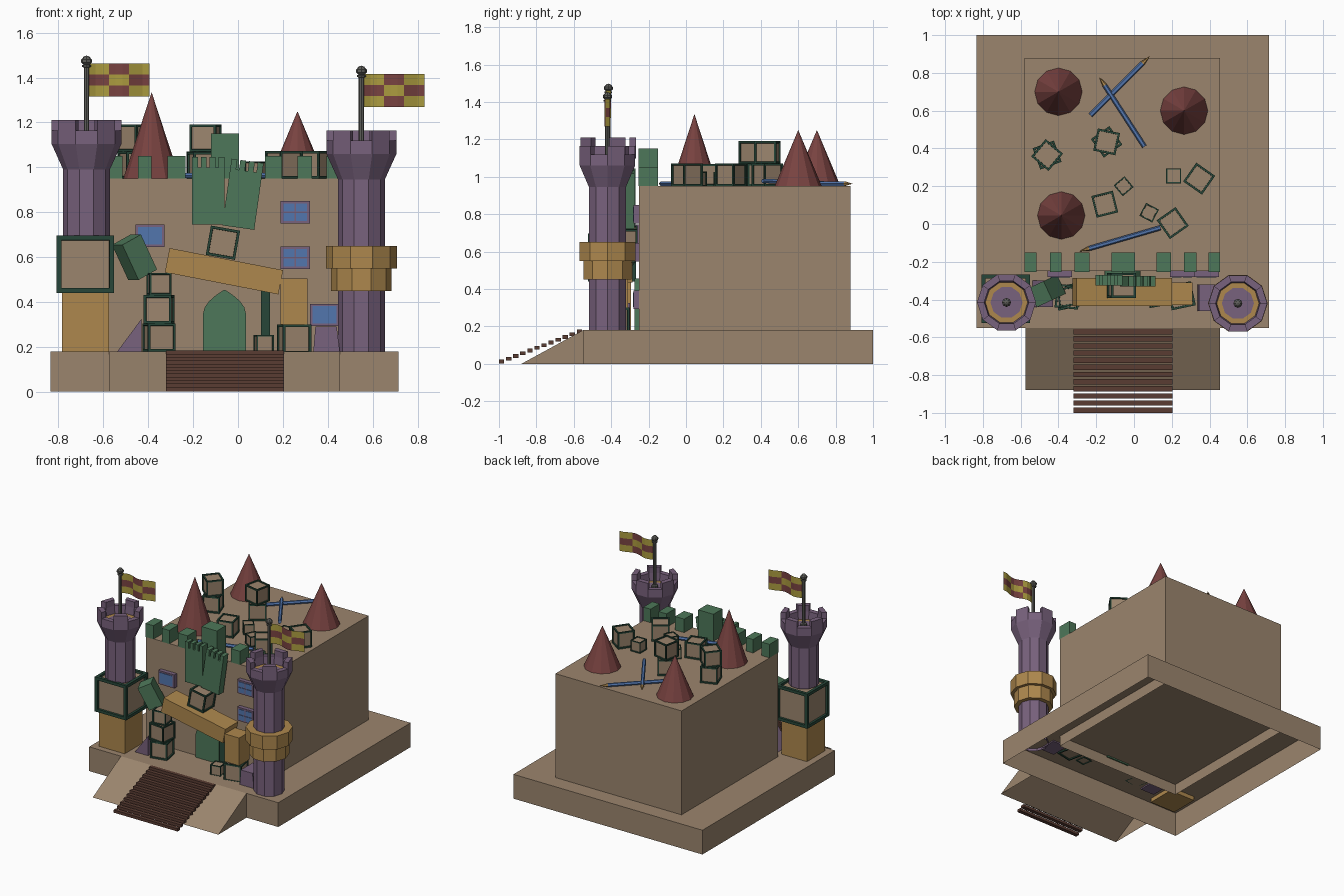
import bpy, bmesh, math
from mathutils import Matrix, Vector

if "Cube" in bpy.data.objects:
    bpy.data.objects.remove(bpy.data.objects["Cube"])

COLOURS = {
    "tan": (0.33, 0.235, 0.155), "dark_green": (0.02, 0.062, 0.04),
    "green": (0.075, 0.185, 0.10), "purple": (0.19, 0.122, 0.205),
    "wood": (0.42, 0.245, 0.075), "red": (0.19, 0.055, 0.052),
    "flag_yellow": (0.41, 0.33, 0.05), "blue": (0.085, 0.18, 0.42),
    "grey": (0.11, 0.11, 0.10), "brown": (0.10, 0.045, 0.032),
}
MATS = {}
for n, c in COLOURS.items():
    MATS[n] = bpy.data.materials.new(n)
    MATS[n].diffuse_color = (*c, 1)


def finish(name, bm, mats, recalc=True):
    if recalc:
        bmesh.ops.recalc_face_normals(bm, faces=bm.faces)
    me = bpy.data.meshes.new(name)
    bm.to_mesh(me)
    bm.free()
    for m in mats:
        me.materials.append(MATS[m])
    ob = bpy.data.objects.new(name, me)
    bpy.context.collection.objects.link(ob)
    return ob


def placed(bm, centre, rx=0, ry=0, rz=0):
    m = Matrix.Translation(centre)
    for a, ax in ((rz, 'Z'), (ry, 'Y'), (rx, 'X')):
        m = m @ Matrix.Rotation(math.radians(a), 4, ax)
    bm.transform(m)


def box(name, mat, x0, x1, y0, y1, z0, z1, ry=0, rz=0, open_bottom=False):
    bm = bmesh.new()
    bmesh.ops.create_cube(bm, size=1)
    if open_bottom:
        bm.normal_update()
        low = [f for f in bm.faces if f.normal.z < -0.9]
        bmesh.ops.delete(bm, geom=low, context='FACES_ONLY')
    bmesh.ops.scale(bm, vec=(x1 - x0, y1 - y0, z1 - z0), verts=bm.verts)
    placed(bm, ((x0 + x1) / 2, (y0 + y1) / 2, (z0 + z1) / 2), ry=ry, rz=rz)
    return finish(name, bm, [mat], recalc=not open_bottom)


def framed_cube(name, x, y, z, s, rz=0, ry=0, h=None):
    """Toy block standing at height z: dark frame with recessed tan panels."""
    h = h or s
    bm = bmesh.new()
    bmesh.ops.create_cube(bm, size=1)
    bmesh.ops.scale(bm, vec=(s, s, h), verts=bm.verts)
    bm.normal_update()
    faces = list(bm.faces)
    bmesh.ops.inset_individual(bm, faces=faces, thickness=s * 0.12, depth=0)
    bmesh.ops.inset_individual(bm, faces=faces, thickness=0.001, depth=-s * 0.06)
    for f in faces:
        f.material_index = 1
    placed(bm, (x, y, z + h / 2), ry=ry, rz=rz)
    return finish(name, bm, ["dark_green", "tan"], recalc=False)


def prism(name, mat, pts, y0, y1):
    """Front outline (x, z) pulled from y0 to y1."""
    bm = bmesh.new()
    f = bm.faces.new([bm.verts.new((x, y0, z)) for x, z in pts])
    r = bmesh.ops.extrude_face_region(bm, geom=[f])
    vs = [v for v in r["geom"] if isinstance(v, bmesh.types.BMVert)]
    bmesh.ops.translate(bm, verts=vs, vec=(0, y1 - y0, 0))
    return finish(name, bm, [mat])


def lathe(name, mats, profile, x, y, n, rim=None, merlon=0, direction=None, mat_rule=None):
    """Spin (r, z) points; faces of ring number rim rise on every other side."""
    bm = bmesh.new()
    rings = []
    for r, z in profile:
        if r == 0:
            rings.append([bm.verts.new((0, 0, z))] * n)
        else:
            rings.append([bm.verts.new((r * math.cos(2 * math.pi * i / n),
                                        r * math.sin(2 * math.pi * i / n), z)) for i in range(n)])
    raised = []
    for k in range(len(rings) - 1):
        for i in range(n):
            j = (i + 1) % n
            vs = list(dict.fromkeys([rings[k][i], rings[k][j], rings[k + 1][j], rings[k + 1][i]]))
            if len(vs) < 3:
                continue
            f = bm.faces.new(vs)
            f.material_index = mat_rule(k) if mat_rule else 0
            if k == rim and i % 2 == 0:
                raised.append(f)
    for f in raised:
        g = bmesh.ops.extrude_discrete_faces(bm, faces=[f])["faces"][0]
        bmesh.ops.translate(bm, verts=g.verts, vec=(0, 0, merlon))
    m = Matrix.Translation((x, y, 0))
    if direction:
        m = Matrix.Translation(direction[0]) @ direction[1].to_track_quat('Z', 'Y').to_matrix().to_4x4()
    bm.transform(m)
    return finish(name, bm, mats)


# Base platform, main block and entrance ramp
box("base", "tan", -0.835, 0.715, -0.55, 1.0, 0, 0.18, open_bottom=True)
box("main_block", "tan", -0.58, 0.455, -0.25, 0.88, 0.10, 0.95, open_bottom=True)
bm = bmesh.new()
a, b, c, d, e, f = [bm.verts.new(p) for p in (
    (-0.575, -0.55, 0.18), (0.455, -0.55, 0.18), (0.455, -0.88, 0), (-0.575, -0.88, 0),
    (-0.575, -0.55, 0), (0.455, -0.55, 0))]
for vs in ((d, c, b, a), (a, e, d), (b, c, f)):
    bm.faces.new(vs)
finish("ramp", bm, ["tan"], recalc=False)
for i in range(12):
    t = i / 11
    y, z = -0.57 - 0.416 * t, 0.173 - 0.161 * t
    box("step", "brown", -0.32, 0.205, y - 0.014, y + 0.014, z - 0.01, z + 0.01)

# Battlements along the front of the roof
for x0, x1, top in ((-0.58, -0.515, 1.05), (-0.445, -0.385, 1.05), (-0.315, -0.235, 1.05),
                    (-0.12, 0.005, 1.15), (0.12, 0.195, 1.05), (0.265, 0.33, 1.05), (0.395, 0.455, 1.05)):
    box("battlement", "green", x0, x1, -0.255, -0.15, 0.95, top)

# Two toothed panels hanging over the wall
for cx, cz, ang, y in ((-0.133, 0.895, 0, -0.30), (0.022, 0.88, 8, -0.305)):
    w, h = 0.072, 0.15
    pts = [(-w, -h), (w, -h)]
    for k in range(4):
        xr = w - k * 0.0393
        pts += [(xr, h), (xr - 0.026, h)]
        if k < 3:
            pts += [(xr - 0.026, h - 0.045), (xr - 0.0393, h - 0.045)]
    ca, sa = math.cos(math.radians(ang)), math.sin(math.radians(ang))
    prism("toothed_panel", "green", [(cx + px * ca + pz * sa, cz - px * sa + pz * ca) for px, pz in pts],
          y - 0.026, y + 0.03)


# Corner towers with flagpoles and chequered flags
def tower(x, y, z0, top):
    lathe("tower", ["purple", "wood"],
          [(0.104, z0), (0.104, top - 0.22), (0.156, top - 0.105), (0.156, top - 0.045),
           (0.118, top - 0.045), (0.112, top - 0.10), (0.085, top - 0.10), (0, top - 0.10)],
          x, y, 10, rim=3, merlon=0.045, mat_rule=lambda k: 1 if k == 5 else 0)
    p = top - 0.11
    s = top + 0.26
    lathe("flagpole", ["grey"], [(0.022, p), (0.022, p + 0.03), (0.012, p + 0.035), (0.012, s - 0.025),
                                 (0.02, s - 0.022), (0.02, s - 0.015), (0.013, s - 0.012), (0.024, s - 0.002),
                                 (0.024, s + 0.01), (0.012, s + 0.024), (0, s + 0.028)], x, y, 8)
    bm = bmesh.new()
    cols, rows = 9, 3
    g = [[bm.verts.new((x + 0.01 + 0.27 * i / cols, y + 0.015 * math.sin(i * 0.9),
                        s - 0.155 + 0.147 * j / rows)) for j in range(rows + 1)] for i in range(cols + 1)]
    for i in range(cols):
        for j in range(rows):
            f = bm.faces.new((g[i][j], g[i + 1][j], g[i + 1][j + 1], g[i][j + 1]))
            f.material_index = (i // 3 + j) % 2
    finish("flag", bm, ["flag_yellow", "red"], recalc=False)


tower(-0.675, -0.415, 0.69, 1.21)
tower(0.55, -0.42, 0.16, 1.165)
framed_cube("tower_block", -0.68, -0.395, 0.44, 0.257)
box("tower_plinth", "wood", -0.785, -0.575, -0.505, -0.295, 0.15, 0.44)
lathe("tower_collar", ["wood"], [(0.10, 0.45), (0.135, 0.45), (0.135, 0.55), (0.158, 0.55),
                                 (0.158, 0.65), (0.10, 0.65)], 0.55, -0.42, 10)

# Roof cones
for x, y, top in ((-0.4, 0.7, 1.25), (0.265, 0.6, 1.25), (-0.385, 0.045, 1.335)):
    lathe("roof_cone", ["red"], [(0, 0.95), (0.126, 0.95), (0, top)], x, y, 12)

# Blocks scattered on the roof
for x, y, z, s, rz in ((-0.46, 0.365, 0.95, 0.12, 20), (-0.46, 0.365, 1.07, 0.12, 50),
                       (-0.145, 0.435, 0.95, 0.12, 35), (-0.145, 0.435, 1.07, 0.12, -12),
                       (-0.155, 0.105, 0.95, 0.118, 14), (-0.055, 0.2, 0.95, 0.075, 40),
                       (0.21, 0.255, 0.95, 0.08, 0), (0.345, 0.24, 0.95, 0.122, 55),
                       (0.08, 0.06, 0.95, 0.077, -28), (0.205, 0.005, 0.95, 0.122, 35)):
    framed_cube("roof_block", x, y, z, s, rz)

# Pencils lying on the roof
for a, b, z in (((-0.23, 0.575), (0.085, 0.89), 0.963), ((0.055, 0.41), (-0.185, 0.78), 0.978),
                ((0.14, -0.02), (-0.29, -0.145), 0.963)):
    a, b = Vector((*a, z)), Vector((*b, 0.963))
    n = (b - a).length
    lathe("pencil", ["blue", "wood"], [(0, 0), (0.013, 0), (0.013, n - 0.055), (0, n)], 0, 0, 6,
          direction=(a, b - a), mat_rule=lambda k: 1 if k == 2 else 0)

# Pointed door
arch = [(0.095 * (1 - t ** 1.9), 0.35 + 0.105 * t) for t in (0, 0.25, 0.5, 0.72, 0.9, 1)]
half = [(0.095, 0.17)] + arch
outline = [(-0.06 + x, z) for x, z in half] + [(-0.06 - x, z) for x, z in reversed(half[:-1])]
prism("door", "green", outline, -0.275, -0.24)

# Windows: frame, panes
for x, z, n in ((0.255, 0.80, 2), (0.255, 0.597, 2), (-0.392, 0.695, 1), (0.385, 0.342, 1)):
    box("window_frame", "purple", x - 0.065, x + 0.065, -0.28, -0.24, z - 0.05, z + 0.05)
    w, h = 0.114 / n, 0.084 / n
    for i in range(n):
        for j in range(n):
            px, pz = x + (i - (n - 1) / 2) * w, z + (j - (n - 1) / 2) * h
            box("window_pane", "blue", px - w / 2 + 0.004, px + w / 2 - 0.004, -0.284, -0.279,
                pz - h / 2 + 0.003, pz + h / 2 - 0.003)

# Tilted beam over the door and its supports
box("beam", "wood", -0.32, 0.195, -0.435, -0.285, 0.482, 0.592, ry=11)
box("beam_support", "wood", 0.19, 0.31, -0.43, -0.31, 0.30, 0.505)
framed_cube("support_block", 0.25, -0.38, 0.17, 0.13, 12)
framed_cube("small_block", 0.115, -0.40, 0.175, 0.078, 10)
box("thin_post", "dark_green", 0.102, 0.142, -0.36, -0.32, 0.17, 0.47)
for z, s, rz in ((0.18, 0.125, 12), (0.305, 0.125, -6), (0.43, 0.10, 8)):
    framed_cube("stack_block", -0.352, -0.385, z, s, rz)
framed_cube("beam_top_block", -0.067, -0.325, 0.598, 0.132, 0, ry=10)

# Leaning slab and purple wedges by the wall
box("leaning_slab", "green", -0.512, -0.41, -0.41, -0.30, 0.512, 0.687, ry=-27, rz=25)
prism("left_wedge", "purple", [(-0.545, 0.17), (-0.43, 0.17), (-0.43, 0.325)], -0.44, -0.30)
prism("right_wedge", "purple", [(0.335, 0.17), (0.455, 0.17), (0.44, 0.29), (0.345, 0.29)], -0.46, -0.32)

for m in bpy.data.materials:
    if m.users and not m.is_grease_pencil:
        m.use_nodes = True
        m.node_tree.nodes["Principled BSDF"].inputs["Base Color"].default_value = m.diffuse_color
